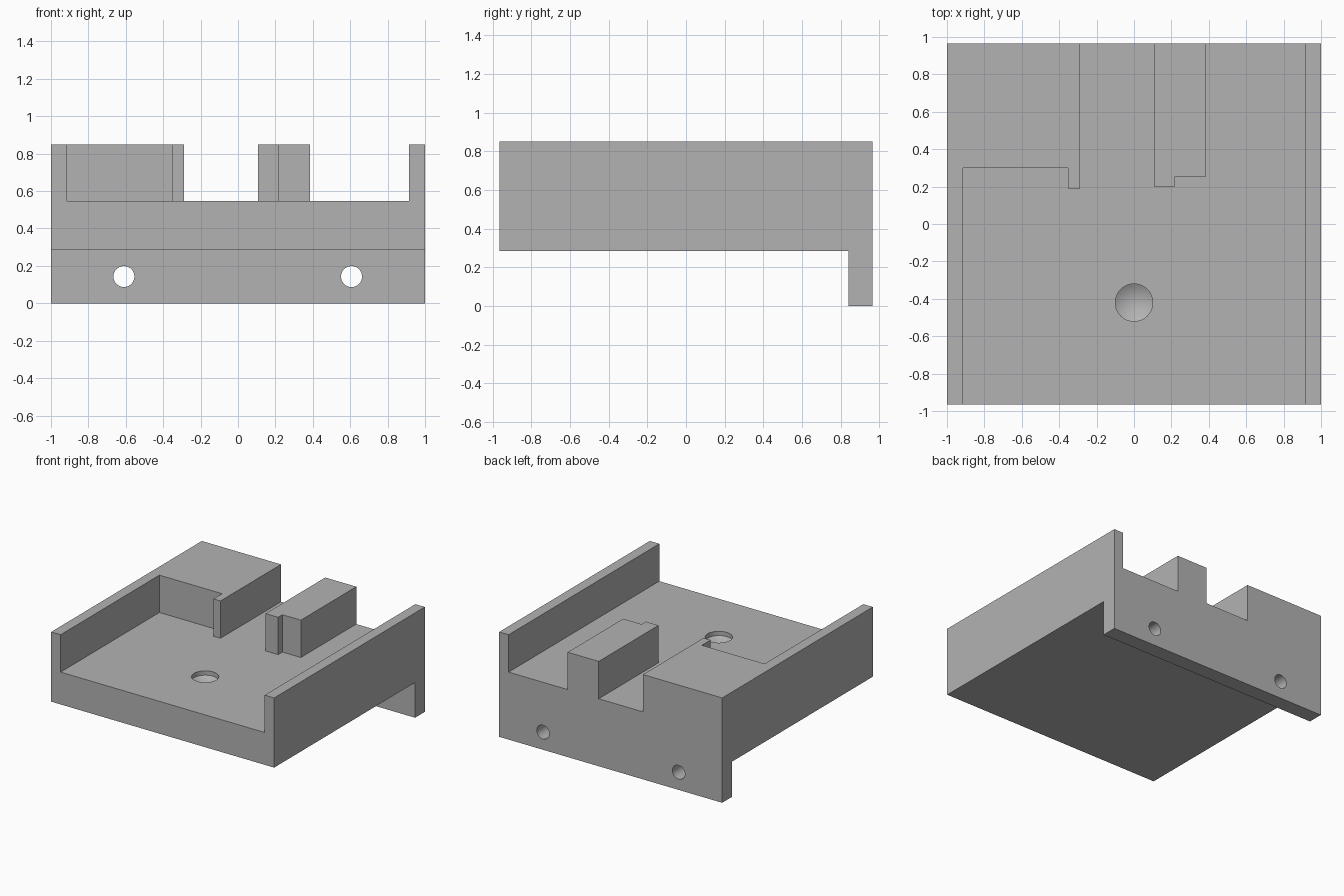
import bpy
import bmesh
from math import radians
from mathutils import Matrix, Vector

default = bpy.data.objects.get("Cube")
if default:
    bpy.data.objects.remove(default, do_unlink=True)

HALF_DEPTH = 0.965
TOP, FLOOR, UNDERSIDE = 0.85, 0.547, 0.285
BIG = 1.2  # cutters run past the outer faces

grey = bpy.data.materials.new("plain grey")
grey.use_nodes = True
colour = (0.45, 0.45, 0.45, 1)
grey.diffuse_color = colour
grey.node_tree.nodes["Principled BSDF"].inputs["Base Color"].default_value = colour


def finish(name, bm):
    bmesh.ops.recalc_face_normals(bm, faces=bm.faces)
    mesh = bpy.data.meshes.new(name)
    bm.to_mesh(mesh)
    bm.free()
    mesh.materials.append(grey)
    obj = bpy.data.objects.new(name, mesh)
    bpy.context.collection.objects.link(obj)
    return obj


def prism(name, points, direction):
    """Extrude a flat outline along a direction."""
    bm = bmesh.new()
    face = bm.faces.new([bm.verts.new(p) for p in points])
    grown = bmesh.ops.extrude_face_region(bm, geom=[face], use_keep_orig=True)
    moved = [v for v in grown["geom"] if isinstance(v, bmesh.types.BMVert)]
    bmesh.ops.translate(bm, verts=moved, vec=Vector(direction))
    return finish(name, bm)


def drill(name, radius, length, matrix, tip=0.0):
    """Round cutter whose lower end can come to a point."""
    bm = bmesh.new()
    bmesh.ops.create_cone(bm, cap_ends=True, cap_tris=True, segments=48,
                          radius1=radius, radius2=radius, depth=length)
    for v in bm.verts:
        if v.co.z < 0 and v.co.xy.length < radius / 2:
            v.co.z -= tip
    bm.transform(matrix)
    return finish(name, bm)


def cut(target, cutter):
    cutter.hide_render = True
    mod = target.modifiers.new(cutter.name, 'BOOLEAN')
    mod.operation = 'DIFFERENCE'
    mod.solver = 'EXACT'
    mod.object = cutter
    bpy.context.view_layer.objects.active = target
    bpy.ops.object.modifier_apply(modifier=mod.name)
    bpy.data.objects.remove(cutter, do_unlink=True)


# Body with a hanging flange at the back, extruded across the width
side = [(-HALF_DEPTH, UNDERSIDE), (0.84, UNDERSIDE), (0.84, 0),
        (HALF_DEPTH, 0), (HALF_DEPTH, TOP), (-HALF_DEPTH, TOP)]
body = prism("bracket_body", [(-1, y, z) for y, z in side], (2, 0, 0))

# Pocket that leaves the side rails, corner block and stepped post standing
plan = [(-0.915, -BIG), (0.915, -BIG), (0.915, BIG),
        (0.385, BIG), (0.385, 0.255), (0.22, 0.255), (0.22, 0.2),
        (0.107, 0.2), (0.107, BIG), (-0.29, BIG), (-0.29, 0.19),
        (-0.353, 0.19), (-0.353, 0.3), (-0.915, 0.3)]
cut(body, prism("pocket_cutter", [(x, y, FLOOR) for x, y in plan], (0, 0, 1)))

# Blind drilled hole with a conical bottom in the floor
wall = 0.035
cut(body, drill("floor_hole_cutter", 0.1, 0.4,
                Matrix.Translation((0, -0.42, FLOOR - wall + 0.2)), tip=0.06))

# Screw holes through the flange
for x in (-0.61, 0.607):
    turn = Matrix.Translation((x, 0.9, 0.143)) @ Matrix.Rotation(radians(90), 4, 'X')
    cut(body, drill("screw_hole_cutter", 0.056, 0.4, turn))

bpy.ops.object.select_all(action='DESELECT')
body.select_set(True)
bpy.context.view_layer.objects.active = body
bpy.ops.object.shade_smooth_by_angle(angle=radians(25))
